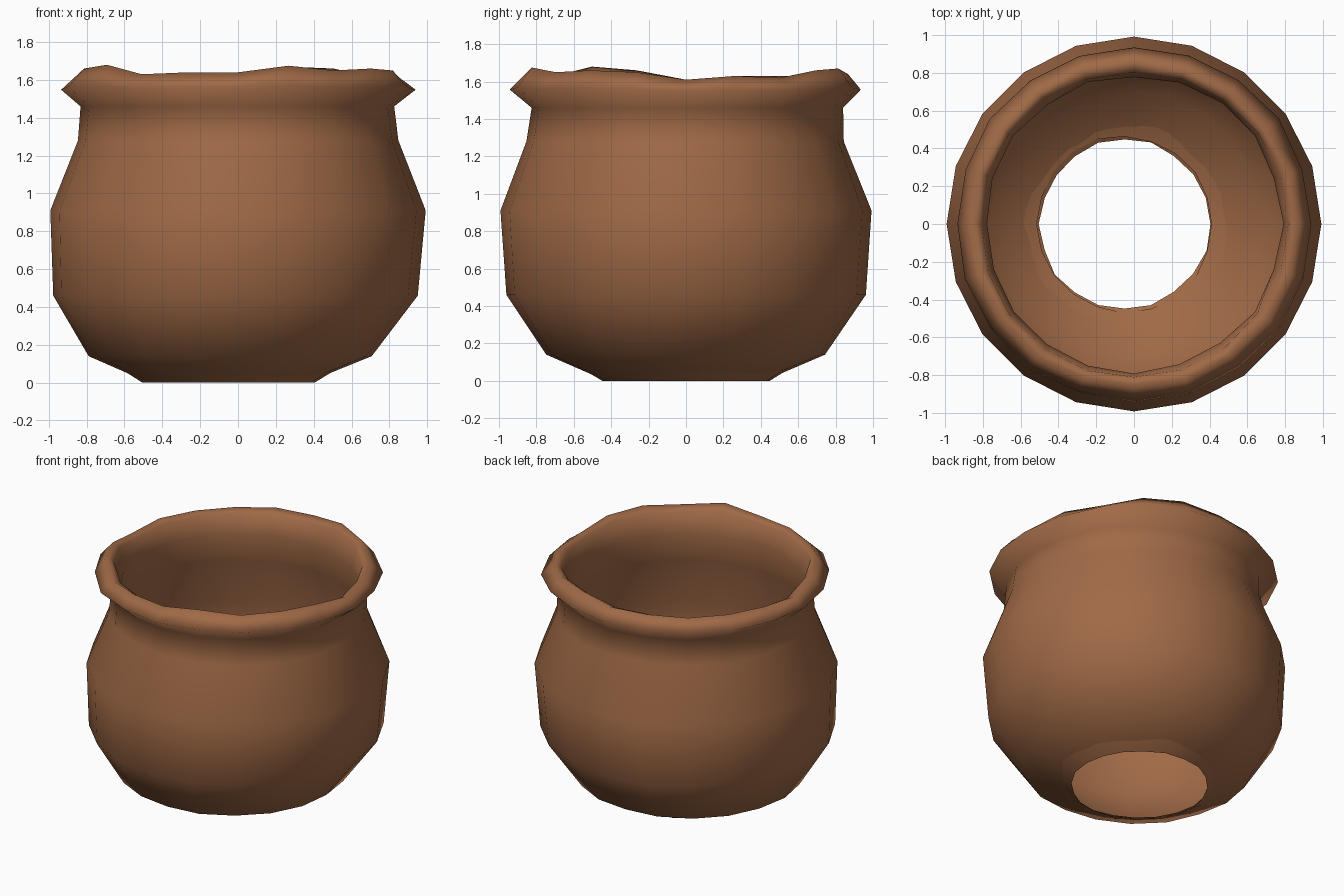
import bpy, bmesh, math, random

cube = bpy.data.objects.get("Cube")
if cube:
    bpy.data.objects.remove(cube, do_unlink=True)
random.seed(4)

clay = bpy.data.materials.new("brown clay")
clay.use_nodes = True
COLOR = (0.35, 0.143, 0.062, 1)
clay.diffuse_color = COLOR
clay.node_tree.nodes["Principled BSDF"].inputs["Base Color"].default_value = COLOR

SIDES = 20
# Wall section: radius, height, sideways shift, rim waviness
PROFILE = [
    (0.465, 0.02, -0.05, 0),   # outer wall, upwards
    (0.75, 0.14, -0.04, 0),
    (0.965, 0.46, -0.015, 0),
    (0.992, 0.91, 0, 0),
    (0.85, 1.28, 0, 0),
    (0.833, 1.46, 0, 0),
    (0.942, 1.56, 0, 0.3),     # rolled lip
    (0.86, 1.65, 0, 1),
    (0.81, 1.62, 0, 0.8),
    (0.785, 1.47, 0, 0),       # inner wall, downwards
    (0.80, 1.28, 0, 0),
    (0.95, 0.91, 0, 0),
    (0.925, 0.47, -0.015, 0),
    (0.71, 0.16, -0.04, 0),
    (0.45, 0.0, -0.05, 0),
]
# Lip height at each side, in hundredths around the average
WAVE = [-4, -2, -3, 1, 2, -1, -1, -2, -2, -2,
        -4, 1, 3, -2, -1, -1, 2.5, 0, 1, 0]

# Revolve the section into an open-bottomed, hand-shaped pot
bm = bmesh.new()
rings = []
for i, (r, z, shift, wave) in enumerate(PROFILE):
    ring = []
    for k in range(SIDES):
        a = math.tau * k / SIDES
        wobble = 0 if i == 3 else random.uniform(-0.008, 0.008)
        ring.append(bm.verts.new((
            (r + wobble) * math.cos(a) + shift,
            (r + wobble) * math.sin(a),
            z + wave * WAVE[k] / 100)))
    rings.append(ring)
for lower, upper in zip(rings, rings[1:]):
    for k in range(SIDES):
        n = (k + 1) % SIDES
        face = bm.faces.new((lower[k], lower[n], upper[n], upper[k]))
        face.smooth = True

mesh = bpy.data.meshes.new("clay_pot")
bm.to_mesh(mesh)
bm.free()
mesh.materials.append(clay)
pot = bpy.data.objects.new("clay_pot", mesh)
bpy.context.collection.objects.link(pot)
